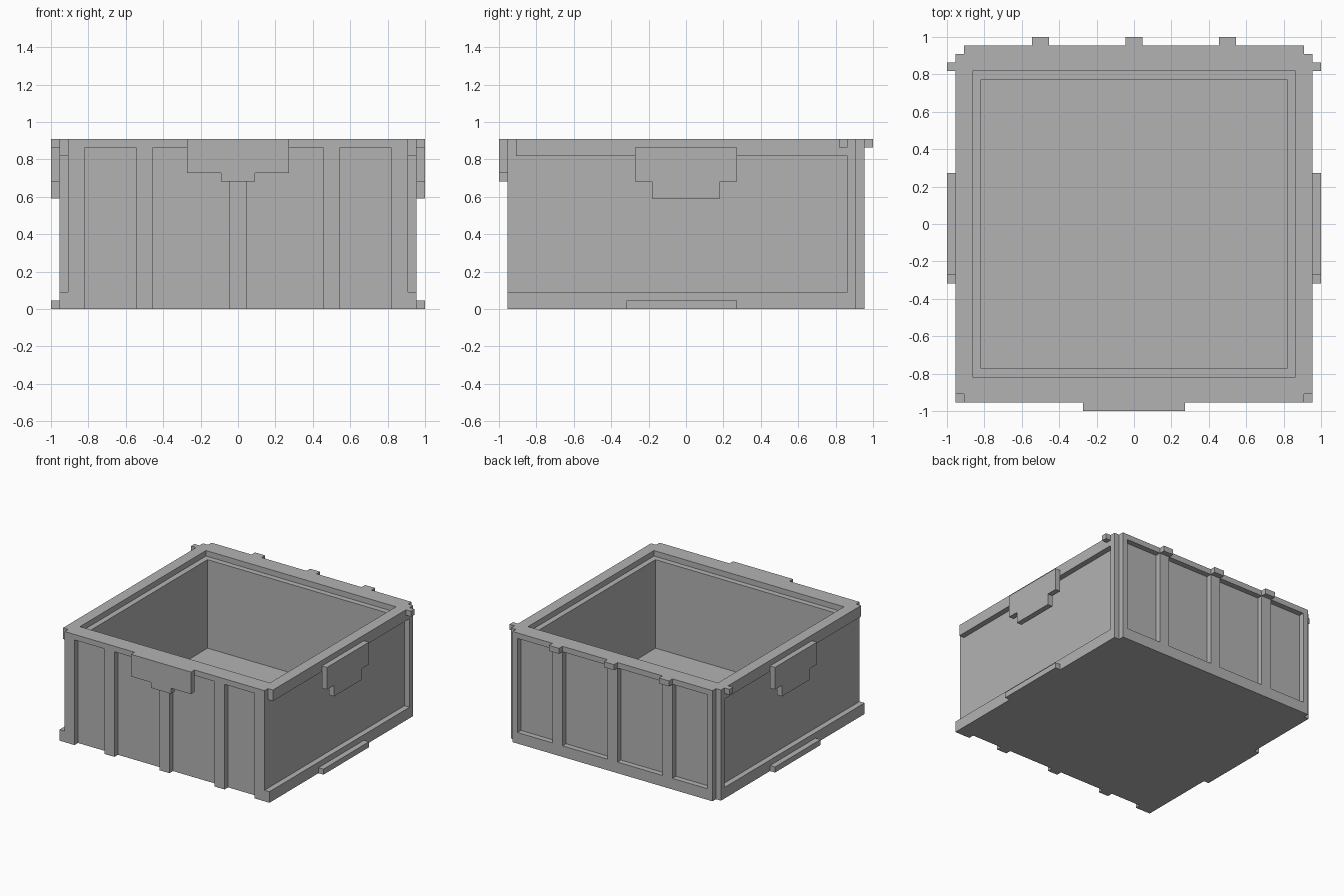
import bpy, bmesh
from mathutils import Vector

U = 1 / 22          # modelling grid step
if "Cube" in bpy.data.objects:
    bpy.data.objects.remove(bpy.data.objects["Cube"], do_unlink=True)

grey = bpy.data.materials.new("plain grey")
grey.use_nodes = True
grey.diffuse_color = (0.45, 0.45, 0.45, 1)
grey.node_tree.nodes["Principled BSDF"].inputs["Base Color"].default_value = grey.diffuse_color


def add(name, bm):
    bmesh.ops.recalc_face_normals(bm, faces=bm.faces)
    mesh = bpy.data.meshes.new(name)
    bm.to_mesh(mesh)
    bm.free()
    mesh.materials.append(grey)
    obj = bpy.data.objects.new(name, mesh)
    bpy.context.collection.objects.link(obj)
    return obj


def box(name, x, y, z):
    """Box from (min, max) pairs in grid steps."""
    bm = bmesh.new()
    bmesh.ops.create_cube(bm, size=1)
    for v in bm.verts:
        v.co = [U * (r[0] if c < 0 else r[1]) for c, r in zip(v.co, (x, y, z))]
    return add(name, bm)


def stepped_plate(name, half, place, depth):
    """Symmetric outline, given as half of its points, extruded by depth."""
    outline = half + [(-w, z) for w, z in reversed(half)]
    bm = bmesh.new()
    face = bm.faces.new([bm.verts.new(U * Vector(place(w, z))) for w, z in outline])
    new = bmesh.ops.extrude_face_region(bm, geom=[face])["geom"]
    bmesh.ops.translate(bm, vec=U * Vector(depth),
                        verts=[g for g in new if isinstance(g, bmesh.types.BMVert)])
    return add(name, bm)


# Crate body, carved from a solid block
body = box("crate_body", (-21, 21), (-21, 21), (0, 20))
cuts = [
    ((-19, 19), (-18, 18), (19, 22)),      # lid seat
    ((-18, 18), (-17, 17), (3, 22)),       # inner cavity
]
for s in (-1, 1):
    def mx(a, b):
        return tuple(sorted((s * a, s * b)))
    cuts += [
        (mx(20, 23), (-23, 19), (2, 18)),      # side panel
        (mx(20, 23), (-23, -20), (2, 22)),     # front corner notch
        (mx(20, 23), (20, 23), (-2, 22)),      # back corner notch
    ]
    # Recessed panels between the front and back ribs
    for inner, front_outer, back_outer in ((1, 10, 10), (12, 18, 19)):
        cuts.append((mx(inner, front_outer), (-23, -20), (-2, 19)))
        cuts.append((mx(inner, back_outer), (20, 23), (2, 19)))

cutters = []
for c in cuts:
    cutter = box("cutter", *c)
    cutter.hide_render = True
    cutters.append(cutter)
    mod = body.modifiers.new("cut", "BOOLEAN")
    mod.operation, mod.solver, mod.object = "DIFFERENCE", "EXACT", cutter

# Bake the cuts and discard the cutters
graph = bpy.context.evaluated_depsgraph_get()
carved = bpy.data.meshes.new_from_object(body.evaluated_get(graph))
body.modifiers.clear()
body.data = carved
carved.name = "crate_body"
for cutter in cutters:
    bpy.data.objects.remove(cutter, do_unlink=True)

# Front latch
stepped_plate("front_latch", [(6, 20), (6, 16), (2, 16), (2, 15)],
              lambda w, z: (w, -21, z), (0, -1, 0))

# Side handles, side feet and side lugs
for side, s in (("left", 1), ("right", -1)):
    stepped_plate(side + "_handle", [(6, 19), (6, 15), (4, 15), (4, 13)],
                  lambda w, z: (s * 21, w, z), (s, 0, 0))
    x = tuple(sorted((s * 21, s * 22)))
    box(side + "_foot", x, (-7, 6), (0, 1))
    box(side + "_lug", x, (18, 19), (19, 20))

# Hinge lugs along the back
for i, x in enumerate((-11, 0, 11)):
    box(f"hinge_lug_{i + 1}", (x - 1, x + 1), (21, 22), (19, 20))
